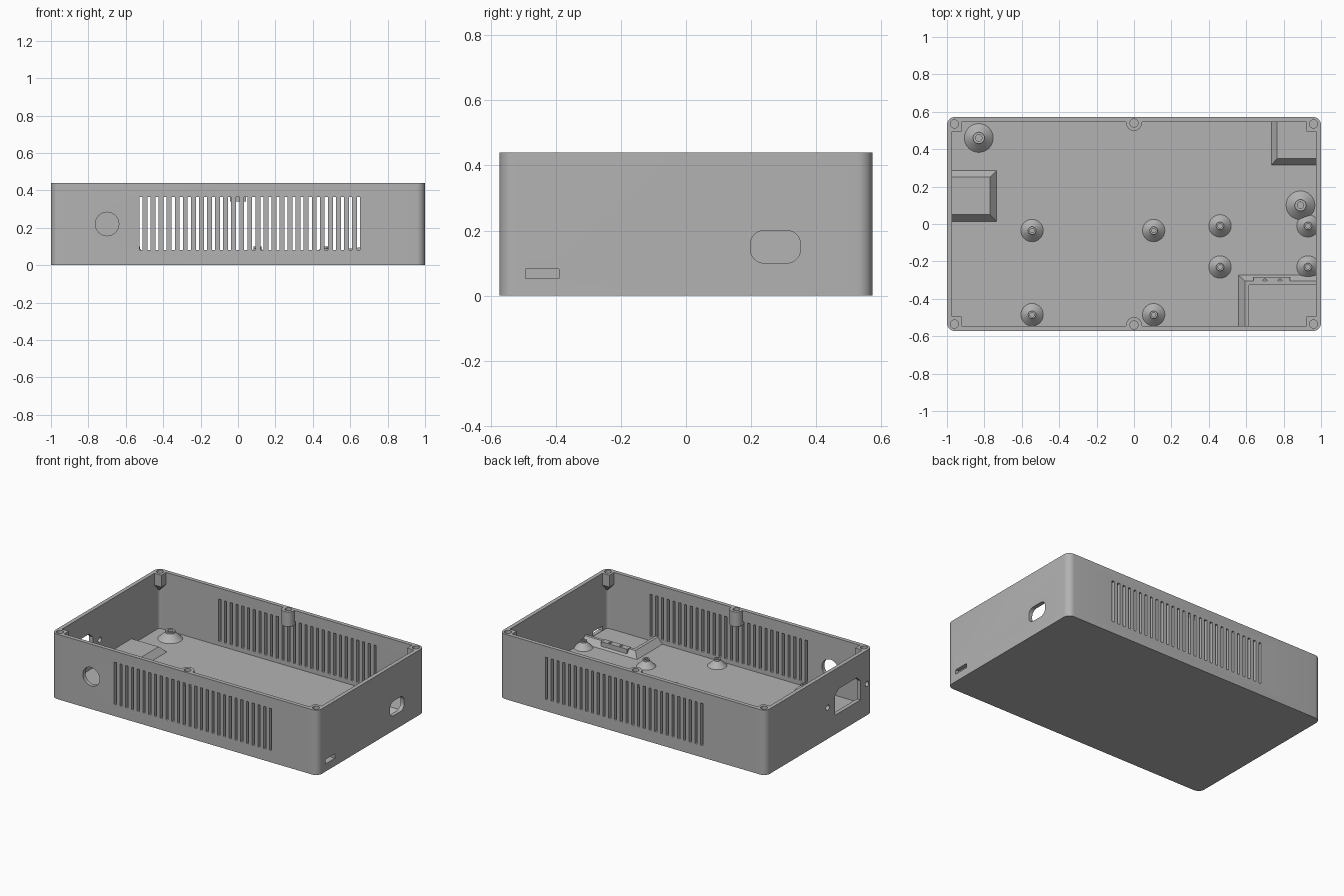
import bpy, bmesh, math
from mathutils import Matrix, Vector

if "Cube" in bpy.data.objects:
    bpy.data.objects.remove(bpy.data.objects["Cube"])

HX, HY, H, WALL, FLOOR = 1.0, 0.573, 0.44, 0.027, 0.05

plastic = bpy.data.materials.new("grey plastic")
plastic.diffuse_color = (0.45, 0.45, 0.45, 1)
plastic.use_nodes = True
plastic.node_tree.nodes["Principled BSDF"].inputs["Base Color"].default_value = plastic.diffuse_color


def finish(name, bm, helper=False):
    bmesh.ops.recalc_face_normals(bm, faces=bm.faces)
    me = bpy.data.meshes.new(name)
    bm.to_mesh(me)
    bm.free()
    ob = bpy.data.objects.new(name, me)
    bpy.context.collection.objects.link(ob)
    me.materials.append(plastic)
    ob.hide_render = helper
    return ob


def smooth(ob):
    bpy.ops.object.select_all(action='DESELECT')
    ob.select_set(True)
    bpy.context.view_layer.objects.active = ob
    bpy.ops.object.shade_smooth_by_angle(angle=math.radians(30))


def loft(bm, rings):
    """Closed solid through rings of equal point count."""
    vs = [[bm.verts.new(p) for p in r] for r in rings]
    n = len(vs[0])
    for a, b in zip(vs, vs[1:]):
        for i in range(n):
            bm.faces.new((a[i], a[(i + 1) % n], b[(i + 1) % n], b[i]))
    bm.faces.new(vs[0][::-1])
    bm.faces.new(vs[-1])


def rect(x0, x1, y0, y1, z):
    return [(x0, y0, z), (x1, y0, z), (x1, y1, z), (x0, y1, z)]


def box(bm, x0, x1, y0, y1, z0, z1):
    loft(bm, [rect(x0, x1, y0, y1, z0), rect(x0, x1, y0, y1, z1)])


def rounded(cx, cy, hx, hy, r, n=8):
    """Outline of a rounded rectangle in a plane."""
    pts = []
    for k, (sx, sy) in enumerate(((1, 1), (-1, 1), (-1, -1), (1, -1))):
        for i in range(n + 1):
            a = math.pi / 2 * (k + i / n)
            pts.append((cx + sx * (hx - r) + r * math.cos(a),
                        cy + sy * (hy - r) + r * math.sin(a)))
    return pts


def circle(cx, cy, r, n=32):
    return [(cx + r * math.cos(math.tau * i / n), cy + r * math.sin(math.tau * i / n)) for i in range(n)]


def prism(bm, pts, axis, a, b):
    """Extrude a 2D outline along an axis between a and b."""
    place = {'x': lambda p, t: (t, p[0], p[1]), 'y': lambda p, t: (p[0], t, p[1]),
             'z': lambda p, t: (p[0], p[1], t)}[axis]
    loft(bm, [[place(p, t) for p in pts] for t in (a, b)])


def cut(ob, cutter):
    m = ob.modifiers.new("cut", 'BOOLEAN')
    m.operation, m.object, m.solver = 'DIFFERENCE', cutter, 'EXACT'
    bpy.context.view_layer.objects.active = ob
    bpy.ops.object.modifier_apply(modifier=m.name)
    bpy.data.objects.remove(cutter)


# tray shell
bm = bmesh.new()
prism(bm, rounded(0, 0, HX, HY, 0.045), 'z', 0, H)
shell = finish("case_shell", bm)
bm = bmesh.new()
prism(bm, rounded(0, 0, HX - WALL, HY - WALL, 0.018), 'z', FLOOR, H + 0.1)
cut(shell, finish("cavity_cutter", bm, True))

# vents, connector openings and screw holes in the walls
bm = bmesh.new()
for i in range(28):
    x = -0.519 + i * 0.0431
    box(bm, x - 0.0085, x + 0.0085, -0.7, 0.7, 0.08, 0.365)
prism(bm, circle(-0.70, 0.22, 0.063), 'y', -0.7, -0.5)
prism(bm, rounded(0.275, 0.15, 0.077, 0.05, 0.042), 'x', 0.9, 1.1)
box(bm, 0.9, 1.1, -0.493, -0.391, 0.052, 0.082)
prism(bm, [(-0.165, 0.13), (-0.165, 0.26), (-0.205, 0.295), (-0.40, 0.295), (-0.44, 0.26), (-0.44, 0.13)],
      'x', -1.1, -0.9)
for y in (-0.09, -0.51):
    prism(bm, circle(y, 0.212, 0.018, 20), 'x', -1.1, -0.9)
cut(shell, finish("opening_cutter", bm, True))

# lid screw bosses: tapered corner posts and round mid-wall posts
zb = 0.34
bm = bmesh.new()
for sx in (-1, 1):
    for sy in (-1, 1):
        def corner(d, z):
            return [(sx * (0.98 - a * d), sy * (0.553 - b * d), z) for a, b in ((0, 0), (1, 0), (1, 1), (0, 1))]
        loft(bm, [corner(0.004, zb - 0.04), corner(0.058, zb + 0.02), corner(0.058, H)])
for sy in (-1, 1):
    half = [(0.042 * math.cos(math.pi * i / 16), sy * (0.54 - 0.042 * math.sin(math.pi * i / 16)))
            for i in range(17)]
    half = [(0.042, sy * 0.56)] + half + [(-0.042, sy * 0.56)]
    loft(bm, [[(x, y, z) for x, y in half] for z in (zb, H)])
bosses = finish("lid_screw_bosses", bm)

holes = bmesh.new()
for x, y in [(sx * 0.96, sy * 0.535) for sx in (-1, 1) for sy in (-1, 1)] + [(0, -0.54), (0, 0.54)]:
    prism(holes, circle(x, y, 0.022, 24), 'z', zb + 0.03, H + 0.1)
tool = finish("screw_hole_cutter", holes, True)
shell_tool = tool.copy()
bpy.context.collection.objects.link(shell_tool)
cut(bosses, tool)
cut(shell, shell_tool)
smooth(shell)
smooth(bosses)


# board standoffs: cone, short collar and blind screw hole
def standoff(bm, x, y, r, rt, top):
    prof = [(r, FLOOR - 0.005), (r, FLOOR), (rt, top - 0.012), (rt, top), (rt * 0.55, top), (rt * 0.55, FLOOR + 0.008)]
    loft(bm, [[(px, py, z) for px, py in circle(x, y, q, 32)] for q, z in prof])


bm = bmesh.new()
for x, y in ((-0.545, -0.035), (0.105, -0.035), (-0.545, -0.485), (0.105, -0.485),
             (0.46, -0.01), (0.46, -0.23), (0.93, -0.01), (0.93, -0.23)):
    standoff(bm, x, y, 0.06, 0.021, 0.10)
for x, y in ((-0.83, 0.46), (0.89, 0.10)):
    standoff(bm, x, y, 0.077, 0.031, 0.105)
smooth(finish("board_standoffs", bm))

# sloped platforms against the left wall and in the back right corner
TOP = 0.09
bm = bmesh.new()
loft(bm, [rect(-0.98, -0.73, 0.01, 0.29, FLOOR - 0.005), rect(-0.98, -0.77, 0.05, 0.25, TOP)])
finish("left_platform", bm)
bm = bmesh.new()
loft(bm, [rect(0.73, 0.98, 0.31, 0.553, FLOOR - 0.005), rect(0.765, 0.98, 0.35, 0.553, TOP)])
finish("back_right_platform", bm)

# board pocket in the front right corner: sloped outside, upright inside
bm = bmesh.new()
outer0 = [(0.555, -0.553), (0.555, -0.27), (0.98, -0.27)]
outer1 = [(0.593, -0.553), (0.593, -0.305), (0.98, -0.305)]
inner = [(0.615, -0.553), (0.615, -0.325), (0.98, -0.325)]
sections = [[(*a, FLOOR - 0.005), (*b, TOP), (*c, TOP), (*c, FLOOR - 0.005)]
            for a, b, c in zip(outer0, outer1, inner)]
loft(bm, sections)
finish("board_pocket_rim", bm)

# small screw block on the pocket rim
bm = bmesh.new()
box(bm, 0.64, 0.835, -0.325, -0.284, FLOOR - 0.005, TOP + 0.004)
block = finish("pocket_screw_block", bm)
bm = bmesh.new()
for x in (0.70, 0.78):
    prism(bm, circle(x, -0.305, 0.011, 16), 'z', 0.06, 0.2)
cut(block, finish("block_hole_cutter", bm, True))
